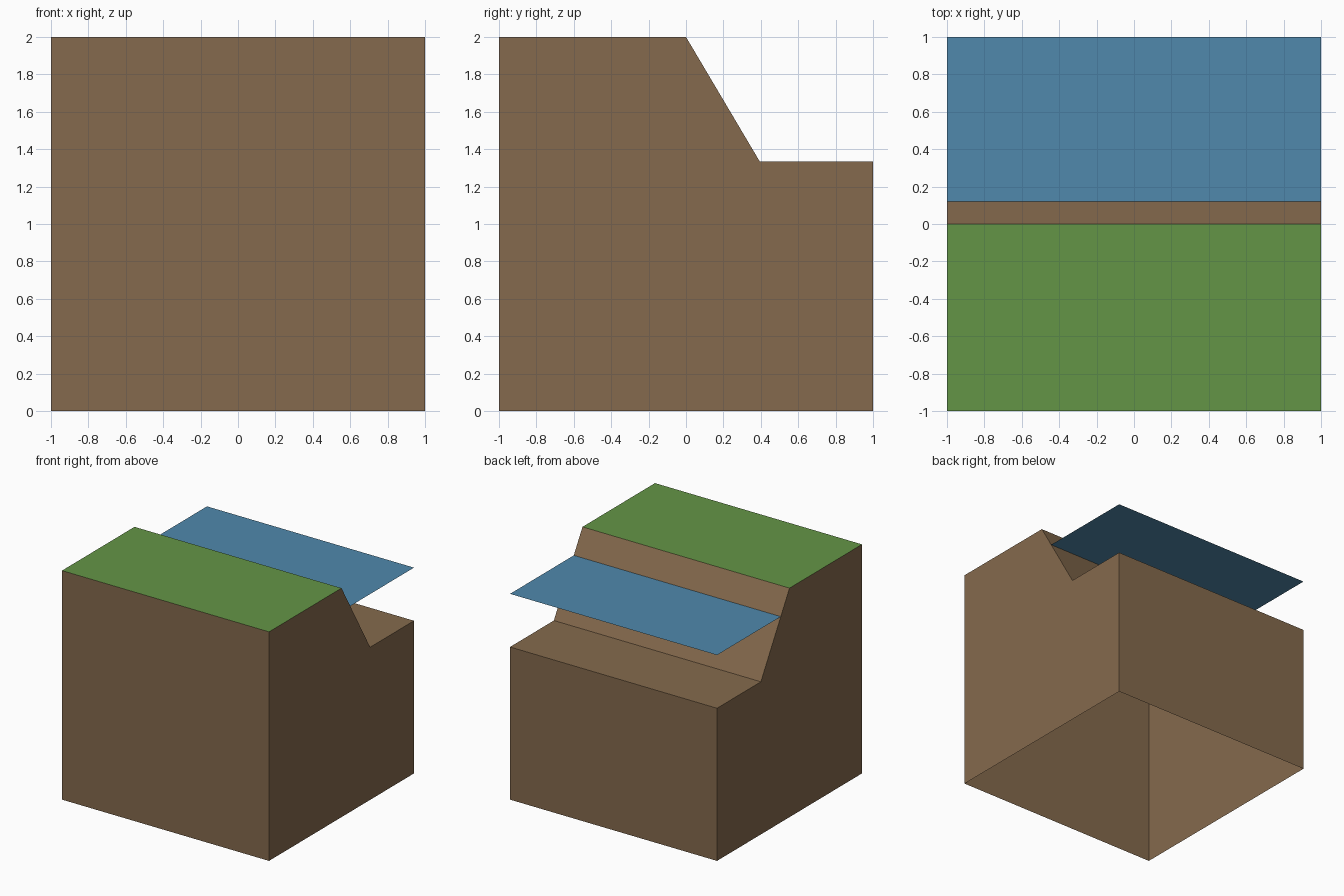
import bpy
import bmesh

if "Cube" in bpy.data.objects:
    bpy.data.objects.remove(bpy.data.objects["Cube"])


def material(name, rgb):
    """Flat colour from 0-255 sRGB, stored as linear."""
    def linear(c):
        c /= 255
        return c / 12.92 if c <= 0.04045 else ((c + 0.055) / 1.055) ** 2.4
    mat = bpy.data.materials.new(name)
    mat.diffuse_color = (*[linear(c) for c in rgb], 1)
    mat.use_nodes = True
    mat.node_tree.nodes["Principled BSDF"].inputs["Base Color"].default_value = mat.diffuse_color
    return mat


def add_object(name, bm, mats):
    mesh = bpy.data.meshes.new(name)
    bm.to_mesh(mesh)
    bm.free()
    obj = bpy.data.objects.new(name, mesh)
    bpy.context.collection.objects.link(obj)
    for mat in mats:
        mesh.materials.append(mat)
    return obj


soil = material("soil brown", (133, 106, 77))
grass = material("grass green", (100, 149, 70))
water = material("water blue", (80, 137, 172))

# Bank: side profile (y, z) extruded across x
profile = [(-1, 0), (1, 0), (1, 1.333), (0.395, 1.333), (0, 2), (-1, 2)]
bm = bmesh.new()
side = bm.faces.new([bm.verts.new((-1, y, z)) for y, z in profile])
ext = bmesh.ops.extrude_face_region(bm, geom=[side], use_keep_orig=True)
bmesh.ops.translate(bm, vec=(2, 0, 0),
                    verts=[v for v in ext["geom"] if isinstance(v, bmesh.types.BMVert)])
bmesh.ops.recalc_face_normals(bm, faces=bm.faces)

# The underside is open; the upper level is grass
bottom = [f for f in bm.faces if f.normal.z < -0.9]
bmesh.ops.delete(bm, geom=bottom, context="FACES")
for f in bm.faces:
    f.material_index = int(f.normal.z > 0.9 and f.calc_center_median().z > 1.9)
add_object("river_bank", bm, [soil, grass])

# Water surface: single flat sheet meeting the slope
bm = bmesh.new()
bm.faces.new([bm.verts.new((x, y, 1.797))
              for x, y in [(-1, 0.12), (1, 0.12), (1, 1), (-1, 1)]])
add_object("water_surface", bm, [water])
